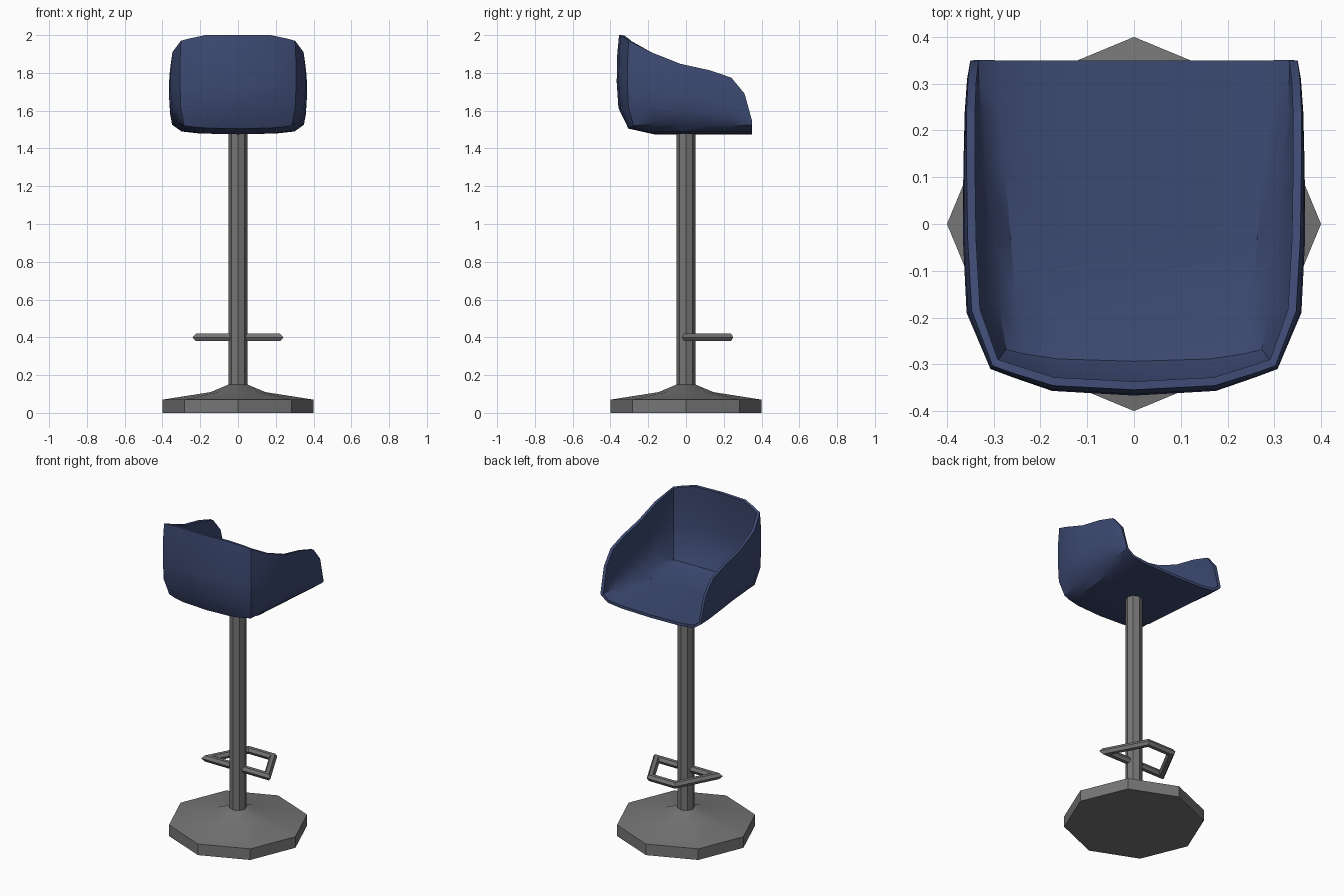
import bpy, bmesh, math
from mathutils import Vector

if "Cube" in bpy.data.objects:
    bpy.data.objects.remove(bpy.data.objects["Cube"])


def material(name, rgb):
    m = bpy.data.materials.new(name)
    m.diffuse_color = (*rgb, 1)
    m.use_nodes = True
    m.node_tree.nodes["Principled BSDF"].inputs["Base Color"].default_value = m.diffuse_color
    return m


BLUE = material("navy blue", (0.047, 0.068, 0.17))
GREY = material("metal grey", (0.18, 0.18, 0.18))


def finish(name, bm, mat):
    me = bpy.data.meshes.new(name)
    bm.to_mesh(me)
    bm.free()
    ob = bpy.data.objects.new(name, me)
    bpy.context.collection.objects.link(ob)
    me.materials.append(mat)
    bpy.ops.object.select_all(action='DESELECT')
    ob.select_set(True)
    bpy.context.view_layer.objects.active = ob
    bpy.ops.object.shade_smooth_by_angle(angle=math.radians(32))
    return ob


def lathe(name, profile, sides, mat):
    bm = bmesh.new()
    rings = [[bm.verts.new((r * math.cos(a), r * math.sin(a), z))
              for a in (2 * math.pi * k / sides for k in range(sides))] for r, z in profile]
    for lo, hi in zip(rings, rings[1:]):
        for k in range(sides):
            n = (k + 1) % sides
            bm.faces.new((lo[k], lo[n], hi[n], hi[k]))
    bm.faces.new(rings[0][::-1])
    bm.faces.new(rings[-1])
    return finish(name, bm, mat)


# base and column
lathe("base", [(0.4, 0), (0.4, 0.07), (0.145, 0.11), (0.05, 0.15)], 8, GREY)
lathe("column", [(0.05, 0.14), (0.05, 1.485)], 8, GREY)

# foot rest: hexagonal bar swept round a trapezoid with mitred corners
path = [Vector(p) for p in ((-0.205, 0, 0.4), (0.205, 0, 0.4), (0.085, 0.228, 0.4), (-0.085, 0.228, 0.4))]
bm = bmesh.new()
rings = []
for i, p in enumerate(path):
    d0 = (p - path[i - 1]).normalized()
    d1 = (path[(i + 1) % 4] - p).normalized()
    n0, n1 = Vector((d0.y, -d0.x, 0)), Vector((d1.y, -d1.x, 0))
    miter = (n0 + n1) / (1 + n0.dot(n1))
    rings.append([bm.verts.new(p + 0.022 * (math.cos(a) * miter + math.sin(a) * Vector((0, 0, 1))))
                  for a in (math.pi * k / 3 for k in range(6))])
for i in range(4):
    a, b = rings[i], rings[(i + 1) % 4]
    for k in range(6):
        n = (k + 1) % 6
        bm.faces.new((a[k], b[k], b[n], a[n]))
bmesh.ops.recalc_face_normals(bm, faces=bm.faces)
finish("foot_rest", bm, GREY)

# seat shell, right half: stations run from the back centre round to the open edge
# each is widest x, y, rim height, then floor crease x, y, z
stations = [
    (0, -0.367, 2.0, 0, -0.305, 1.505),
    (0.175, -0.357, 2.0, 0.165, -0.3, 1.508),
    (0.262, -0.327, 1.982, 0.24, -0.289, 1.514),
    (0.307, -0.31, 1.97, 0.285, -0.277, 1.52),
    (0.358, -0.19, 1.91, 0.303, -0.17, 1.53),
    (0.366, -0.03, 1.848, 0.315, -0.03, 1.53),
    (0.365, 0.12, 1.815, 0.33, 0.12, 1.527),
    (0.362, 0.24, 1.775, 0.342, 0.24, 1.525),
    (0.357, 0.31, 1.69, 0.347, 0.31, 1.525),
    (0.35, 0.35, 1.545, 0.348, 0.35, 1.525),
]
bm = bmesh.new()
wall = []
for px, py, top, cx, cy, cz in stations:
    wall.append([bm.verts.new((cx + (px - cx) * g, cy + (py - cy) * g, cz + (top - cz) * t))
                 for t, g in ((0, 0), (0.22, 0.85), (0.5, 1), (0.8, 0.95), (1, 0.8))])
for a, b in zip(wall, wall[1:]):
    for k in range(4):
        bm.faces.new((a[k], b[k], b[k + 1], a[k + 1]))
# seat floor
floor = [[wall[j][0] for j in range(4)]]
for i in range(4, len(stations)):
    cx, cy = stations[i][3:5]
    floor.append([bm.verts.new((cx * f, cy, z)) for f, z in ((0, 1.475), (0.58, 1.479), (0.86, 1.49))]
                 + [wall[i][0]])
for a, b in zip(floor, floor[1:]):
    for k in range(3):
        bm.faces.new((a[k], b[k], b[k + 1], a[k + 1]))
bmesh.ops.recalc_face_normals(bm, faces=bm.faces)
bm.faces.ensure_lookup_table()
if bm.faces[-1].normal.z > 0:
    bmesh.ops.reverse_faces(bm, faces=bm.faces)
seat = finish("seat", bm, BLUE)
mirror = seat.modifiers.new("mirror", 'MIRROR')
mirror.merge_threshold = 0.001
solid = seat.modifiers.new("shell", 'SOLIDIFY')
solid.thickness = 0.018
solid.offset = -1
# the smoothing goes last, on the finished shell
for m in (solid, mirror):
    bpy.ops.object.modifier_move_to_index(modifier=m.name, index=0)
bpy.ops.object.modifier_apply(modifier=mirror.name)
bpy.ops.object.modifier_apply(modifier="shell")
bpy.ops.object.shade_smooth_by_angle(angle=math.radians(32))
